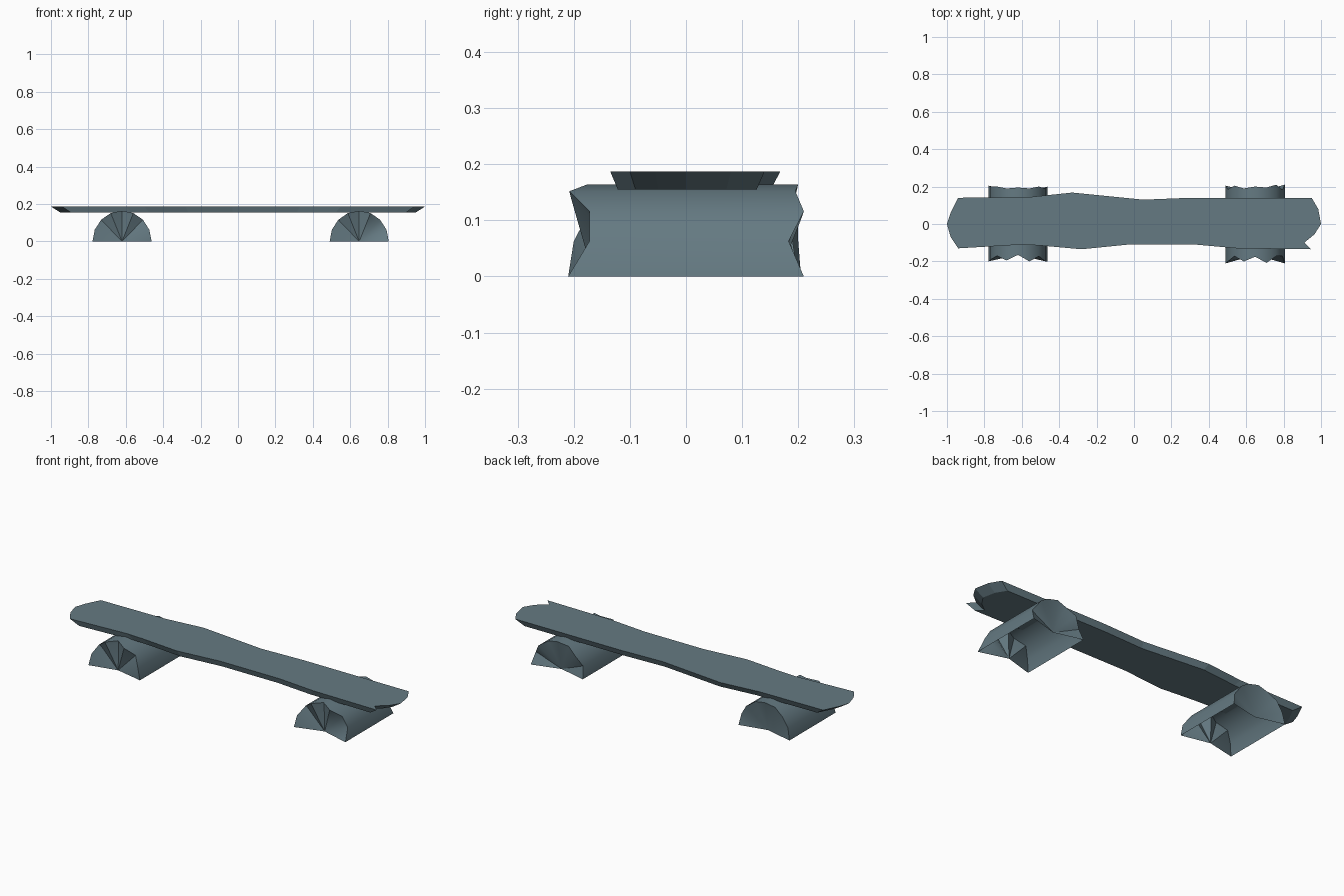
import bpy, bmesh, math
from mathutils import Vector

if "Cube" in bpy.data.objects:
    bpy.data.objects.remove(bpy.data.objects["Cube"])

wood = bpy.data.materials.new("weathered grey wood")
wood.use_nodes = True
colour = (0.13, 0.195, 0.225, 1)
wood.diffuse_color = colour
wood.node_tree.nodes["Principled BSDF"].inputs["Base Color"].default_value = colour


def make_object(name, bm, smooth=None):
    mesh = bpy.data.meshes.new(name)
    bm.to_mesh(mesh)
    bm.free()
    obj = bpy.data.objects.new(name, mesh)
    bpy.context.collection.objects.link(obj)
    mesh.materials.append(wood)
    if smooth:
        bpy.ops.object.select_all(action="DESELECT")
        obj.select_set(True)
        bpy.context.view_layer.objects.active = obj
        bpy.ops.object.shade_smooth_by_angle(angle=math.radians(smooth))
    return obj


# Seat plank: uneven outline, with the underside drawn in
outline = [(-.94, -.13), (-.6, -.11), (-.5, -.115), (-.28, -.135), (-.03, -.11),
           (.33, -.11), (.55, -.13), (.945, -.135), (.91, -.1), (.965, -.055),
           (1, 0), (.985, .08), (.95, .14), (.3, .14), (.05, .13), (-.1, .145),
           (-.33, .168), (-.55, .145), (-.94, .14), (-.98, .06), (-1, 0), (-.98, -.07)]
bm = bmesh.new()
top = [bm.verts.new((x, y, .187)) for x, y in outline]
under = [bm.verts.new((x * .95, y * .9, .155)) for x, y in outline]
bm.faces.new(top)
bm.faces.new(under[::-1])
for i in range(len(top)):
    j = (i + 1) % len(top)
    bm.faces.new((under[i], under[j], top[j], top[i]))
make_object("seat_plank", bm)


# Half log: open below, with splintered bark rims and hollowed ends
def half_log(name, cx, front, back):
    bm = bmesh.new()
    steps = len(front) - 1

    def ring(radius, ys, shift):
        points = []
        for i, y in enumerate(ys):
            a = math.pi * i / steps
            points.append(bm.verts.new((cx + radius * math.cos(a), y + shift,
                                        radius * 1.04 * math.sin(a))))
        return points

    def bridge(a, b):
        for i in range(steps):
            bm.faces.new((a[i], a[i + 1], b[i + 1], b[i]))

    outer_front, outer_back = ring(.158, front, 0), ring(.158, back, 0)
    bridge(outer_front, outer_back)
    for outer, ys, side in ((outer_front, front, -1), (outer_back, back, 1)):
        inner = ring(.142, ys, -side * .004)
        bridge(inner, outer)
        centre = bm.verts.new((cx, side * .165, 0))
        for i in range(steps):
            bm.faces.new((centre, inner[i], inner[i + 1]))
    bmesh.ops.recalc_face_normals(bm, faces=bm.faces)
    make_object(name, bm, 40)


half_log("left_log", .648,
         (-.21, -.172, -.172, -.208, -.175, -.2, -.172, -.2, -.21),
         (.21, .183, .21, .195, .2, .19, .205, .185, .205))
half_log("right_log", -.62,
         (-.2, -.2, -.172, -.2, -.165, -.195, -.17, -.19, -.2),
         (.2, .19, .2, .19, .195, .19, .2, .2, .205))
